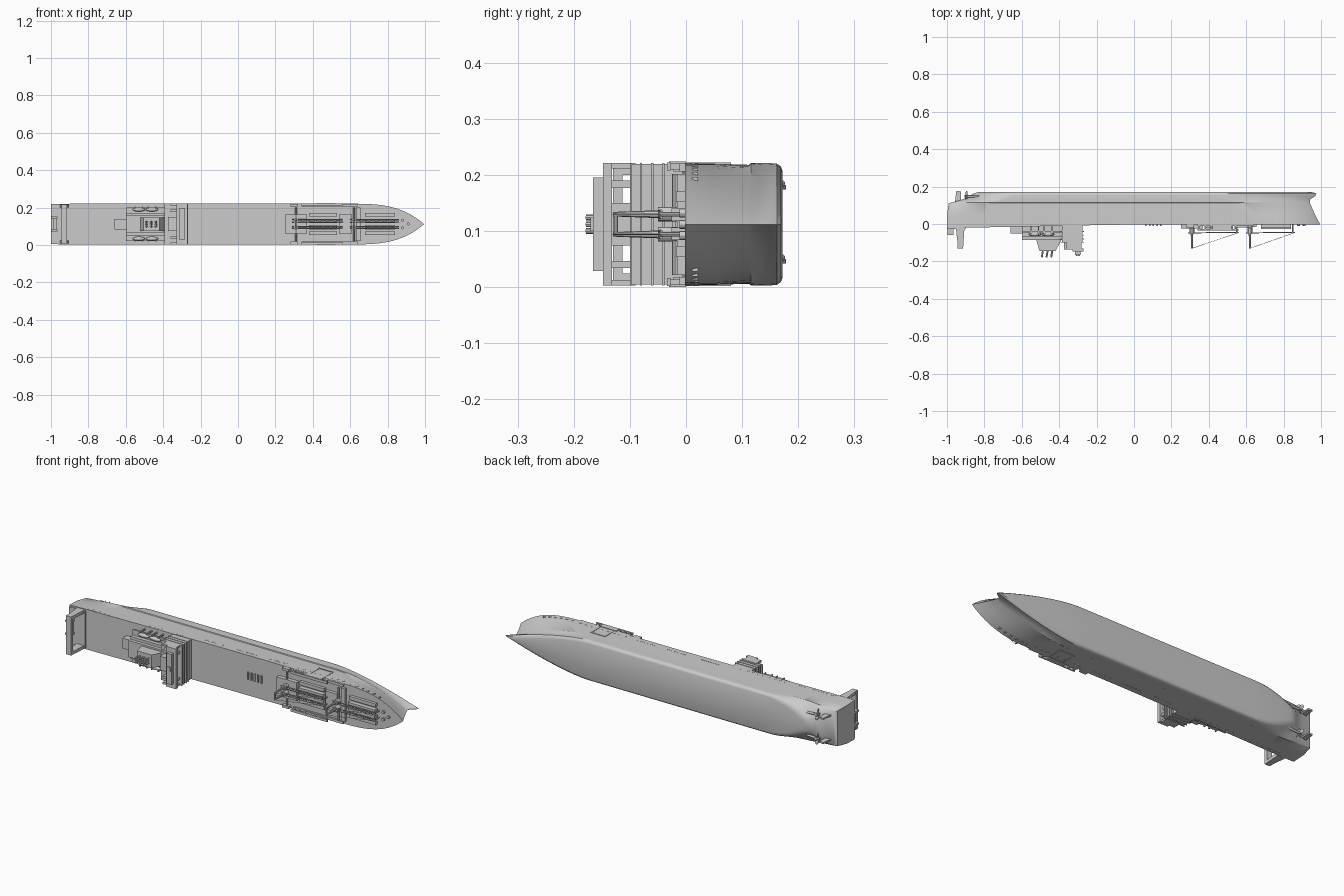
import bpy, bmesh, math
from mathutils import Vector, Matrix

if "Cube" in bpy.data.objects:
    bpy.data.objects.remove(bpy.data.objects["Cube"])

C = 0.112  # ship centreline height: vessel lies on its side, deck faces -y


def finish(name, bm, smooth=None):
    bmesh.ops.recalc_face_normals(bm, faces=bm.faces)
    me = bpy.data.meshes.new(name)
    bm.to_mesh(me)
    bm.free()
    ob = bpy.data.objects.new(name, me)
    bpy.context.collection.objects.link(ob)
    if smooth:
        bpy.context.view_layer.objects.active = ob
        ob.select_set(True)
        bpy.ops.object.shade_smooth_by_angle(angle=math.radians(smooth))
        ob.select_set(False)
    return ob


def add_box(bm, x0, x1, y0, y1, z0, z1):
    m = Matrix.Translation(((x0 + x1) / 2, (y0 + y1) / 2, C + (z0 + z1) / 2)) @ \
        Matrix.Diagonal((abs(x1 - x0), abs(y1 - y0), abs(z1 - z0), 1))
    bmesh.ops.create_cube(bm, size=1, matrix=m)


def add_rod(bm, a, b, r, r2=None, n=8):
    a, b = Vector(a), Vector(b)
    a.z += C
    b.z += C
    d = b - a
    m = Matrix.Translation((a + b) / 2) @ d.to_track_quat('Z', 'Y').to_matrix().to_4x4()
    bmesh.ops.create_cone(bm, cap_ends=True, segments=n, radius1=r,
                          radius2=r if r2 is None else r2, depth=d.length, matrix=m)


def boxes(name, *items):
    bm = bmesh.new()
    for b in items:
        add_box(bm, *b)
    return finish(name, bm)


def prism(name, outline, z0, z1):
    bm = bmesh.new()
    f = bm.faces.new([bm.verts.new((x, y, C + z0)) for x, y in outline])
    r = bmesh.ops.extrude_face_region(bm, geom=[f])
    bmesh.ops.translate(bm, vec=(0, 0, z1 - z0), verts=[v for v in r['geom'] if isinstance(v, bmesh.types.BMVert)])
    return finish(name, bm)


# hull: waterlines (y, stern x, stern width fraction, full aft x, full fore x, bow x, half beam, bow fullness)
LINES = [(0.172, -0.82, 0.25, -0.58, 0.45, 0.93, 0.095, 1.5),
         (0.169, -0.84, 0.28, -0.60, 0.46, 0.96, 0.103, 1.5),
         (0.162, -0.86, 0.30, -0.62, 0.48, 0.975, 0.108, 1.5),
         (0.150, -0.88, 0.35, -0.64, 0.48, 0.97, 0.109, 1.5),
         (0.130, -0.92, 0.60, -0.68, 0.49, 0.94, 0.109, 1.6),
         (0.116, -0.97, 0.85, -0.75, 0.50, 0.94, 0.109, 1.9),
         (0.112, -0.99, 0.90, -0.78, 0.50, 0.94, 0.106, 2.0),
         (0.050, -1.00, 0.96, -0.80, 0.56, 0.968, 0.108, 2.8),
         (-0.010, -1.00, 0.98, -0.85, 0.58, 0.995, 0.109, 3.3)]


def half_beam(line, x):
    y, xs, fs, xa, xb, xe, w, p = line
    if x < xa:
        t = (xa - x) / (xa - xs)
        return w * (1 - (1 - fs) * t ** 2)
    if x > xb:
        return w * max(0.0, 1 - ((x - xb) / (xe - xb)) ** p)
    return w


def deck_y(x):
    return -0.002 + 0.02 * min(x, 0)


bm = bmesh.new()
rows = []
for li, L in enumerate(LINES):
    xs, xa, xb, xe = L[1], L[3], L[4], L[5]
    X = [xs + (xa - xs) * i / 10 for i in range(10)] + [xa + (xb - xa) * i / 6 for i in range(6)]
    X += [xb + (xe - xb) * math.sin(i / 20 * math.pi / 2) for i in range(21)]
    top = li == len(LINES) - 1
    pts = [(x, deck_y(x) if top else L[0], half_beam(L, x)) for x in X]
    rows.append([[bm.verts.new((x, y, C + s * w)) for x, y, w in pts] for s in (1, -1)])
for a, b in zip(rows, rows[1:]):
    for s in (0, 1):
        for i in range(len(a[s]) - 1):
            bm.faces.new((a[s][i], a[s][i + 1], b[s][i + 1], b[s][i]))
    bm.faces.new((a[0][0], b[0][0], b[1][0], a[1][0]))
for r in (rows[0], rows[-1]):
    for i in range(len(r[0]) - 1):
        bm.faces.new((r[0][i], r[0][i + 1], r[1][i + 1], r[1][i]))
bmesh.ops.remove_doubles(bm, verts=bm.verts, dist=1e-5)
finish("hull", bm, 35)

# side openings, loading doors and walkways, mirrored on both sides
ports, doors, tubs = [], [], []


def port_row(s, x0, x1, n, y, l, h):
    for i in range(n):
        x = x0 + (x1 - x0) * i / (n - 1)
        w = half_beam(LINES[-1], x + l / 2) - 0.001
        ports.append((x - l / 2, x + l / 2, y - h / 2, y + h / 2, s * (w - 0.012), s * (w + 0.0012)))


for s in (1, -1):
    port_row(s, -0.88, -0.68, 6, -0.006, 0.028, 0.013)
    port_row(s, -0.60, -0.34, 9, 0.003, 0.016, 0.012)
    for g in (-0.21, -0.01, 0.17):
        port_row(s, g, g + 0.1, 6, 0.025, 0.013, 0.008)
    port_row(s, 0.35, 0.62, 9, 0.02, 0.012, 0.008)
    port_row(s, 0.67, 0.84, 6, 0.016, 0.012, 0.01)
    for x0, x1, y0, y1 in ((0.43, 0.438, 0, 0.08), (0.512, 0.52, 0, 0.08), (0.43, 0.52, 0.074, 0.08)):
        doors.append((x0, x1, y0, y1, s * 0.10, s * 0.11))
    for i in range(7):
        x = 0.35 + i * 0.032
        tubs.append((x - 0.004, x + 0.004, -0.033, 0, s * 0.098, s * 0.108))
    tubs.append((0.28, 0.32, -0.022, 0, s * 0.094, s * 0.108))
    tubs.append((0.34, 0.64, -0.012, -0.002, s * 0.094, s * 0.108))
    tubs.append((0.34, 0.56, -0.034, -0.028, s * 0.096, s * 0.110))
    tubs.append((0.42, 0.52, -0.03, 0.0, s * 0.100, s * 0.1115))
boxes("side_openings", *ports)
boxes("side_door_frames", *doors)
boxes("side_walkways", *tubs)

# superstructure tiers
boxes("aft_deckhouse", (-0.60, -0.38, -0.068, 0, -0.06, 0.06), (-0.66, -0.59, -0.050, 0, -0.028, 0.028),
      (-0.60, -0.36, -0.048, -0.038, -0.09, 0.09), (-0.60, -0.36, -0.086, -0.066, -0.045, 0.045))
tiers = [(-0.385, -0.275, -0.097, 0, -0.107, 0.107), (-0.375, -0.29, -0.135, -0.09, -0.038, 0.038),
         (-0.33, -0.27, -0.148, -0.132, -0.109, 0.109), (-0.315, -0.285, -0.166, -0.146, -0.083, 0.083),
         (-0.31, -0.29, -0.17, -0.16, -0.012, 0.012)]
for y in (-0.04, -0.06, -0.08, -0.098):
    tiers.append((-0.392, -0.267, y - 0.002, y + 0.002, -0.109, 0.109))
for s in (1, -1):
    tiers += [(-0.36, -0.28, -0.135, -0.09, s * 0.065, s * 0.078), (-0.36, -0.28, -0.135, -0.09, s * 0.099, s * 0.109)]
boxes("bridge_block", *tiers)
boxes("bridge_windows", *[(-0.286, -0.283, -0.161, -0.152, z * 0.01 - 0.003, z * 0.01 + 0.003)
                          for z in range(-8, 9)])

# funnel casing and exhaust pipes
prism("funnel_casing", [(-0.53, -0.06), (-0.505, -0.145), (-0.42, -0.145), (-0.375, -0.06)], -0.036, 0.036)
bm = bmesh.new()
for x in (-0.485, -0.46, -0.435):
    for z in (-0.012, 0, 0.012):
        add_rod(bm, (x, -0.13, z), (x - 0.008, -0.178, z), 0.005)
finish("exhaust_pipes", bm, 30)

# lifeboats with davits
bm = bmesh.new()
dv = []
for s in (1, -1):
    for x in (-0.53, -0.46):
        m = Matrix.Translation((x, -0.055, C + s * 0.078)) @ Matrix.Diagonal((0.034, 0.011, 0.011, 1))
        bmesh.ops.create_uvsphere(bm, u_segments=12, v_segments=8, radius=1, matrix=m)
        for dx in (-0.02, 0.02):
            dv.append((x + dx - 0.003, x + dx + 0.003, -0.06, 0, s * 0.088, s * 0.094))
finish("lifeboats", bm, 40)
boxes("davits", *dv)

# stern arch and ramp housing
for s in (1, -1):
    prism("stern_arch_leg", [(-0.955, 0.0), (-0.905, 0.0), (-0.913, -0.12), (-0.92, -0.13), (-0.94, -0.13)],
          s * 0.088, s * 0.105)
boxes("stern_arch_beam", (-0.943, -0.913, -0.13, -0.113, -0.105, 0.105))
boxes("stern_ramp_housing", (-0.998, -0.965, -0.06, 0.0, -0.04, -0.03), (-0.998, -0.965, -0.06, 0.0, 0.03, 0.04),
      (-0.99, -0.97, -0.045, 0, -0.03, 0.03), (-0.999, -0.90, -0.028, 0, -0.10, 0.10))

# foredeck cargo platforms, hatches and winches
deck = [(0.25, 0.37, -0.024, 0, -0.05, 0.05), (0.63, 0.655, -0.016, 0, -0.09, 0.09), (0.54, 0.61, -0.02, 0, -0.05, 0.05)]
for s in (1, -1):
    for x0, x1 in ((0.38, 0.53), (0.68, 0.84)):
        deck.append((x0, x1, -0.026, 0, s * 0.006, s * 0.028))
        deck.append((x0, x1, -0.018, 0, s * 0.040, s * 0.058))
deck += [(x, x + 0.008, -0.010, 0, -0.02, 0.02) for x in (0.06, 0.08, 0.10, 0.12, 0.14)]
boxes("cargo_hatches", *deck)
wn = bmesh.new()
for x, z in ((0.88, 0.02), (0.88, -0.02), (0.91, 0)):
    add_rod(wn, (x, 0, z), (x, -0.012, z), 0.008, n=12)
finish("bow_winches", wn, 30)

# twin cranes: post, boom, lattice and stay
bm = bmesh.new()
for px, ex in ((0.31, 0.56), (0.62, 0.86)):
    for z in (-0.018, 0.018):
        add_rod(bm, (px, 0, z), (px, -0.05, z), 0.013, n=12)
        add_rod(bm, (px, -0.05, z), (px, -0.13, z), 0.007, 0.004)
        for dz in (-0.006, 0.006):
            add_rod(bm, (px - 0.02, -0.048, z + dz), (ex, -0.044, z + dz), 0.0025)
        for i in range(12):
            x = px + (ex - px) * i / 12
            e = 0.006 if i % 2 else -0.006
            add_rod(bm, (x, -0.046, z + e), (x + (ex - px) / 12, -0.046, z - e), 0.0014, n=5)
        add_rod(bm, (px, -0.13, z), (ex, -0.046, z), 0.0012, n=5)
        add_rod(bm, (ex - 0.01, 0, z), (ex - 0.01, -0.05, z), 0.004)
    add_rod(bm, (px, -0.125, -0.02), (px, -0.125, 0.02), 0.004)
    for s in (1, -1):
        add_rod(bm, (px, -0.02, s * 0.018), (px, -0.02, s * 0.09), 0.005)
finish("deck_cranes", bm, 30)

# propellers, shafts and rudders
bm = bmesh.new()
for s in (1, -1):
    z = s * 0.066
    add_rod(bm, (-0.68, 0.148, z * 0.8), (-0.905, 0.148, z), 0.006, n=12)
    for k in range(4):
        m = Matrix.Translation((-0.895, 0.148, C + z)) @ Matrix.Rotation(k * math.pi / 2 + 0.3, 4, 'X') @ \
            Matrix.Translation((0, 0, 0.015)) @ Matrix.Rotation(0.6, 4, 'Z') @ Matrix.Diagonal((0.003, 0.010, 0.015, 1))
        bmesh.ops.create_uvsphere(bm, u_segments=8, v_segments=6, radius=1, matrix=m)
    prism("rudder", [(-0.96, 0.09), (-0.925, 0.09), (-0.925, 0.174), (-0.95, 0.178)], z - 0.004, z + 0.004)
finish("propellers", bm, 40)
